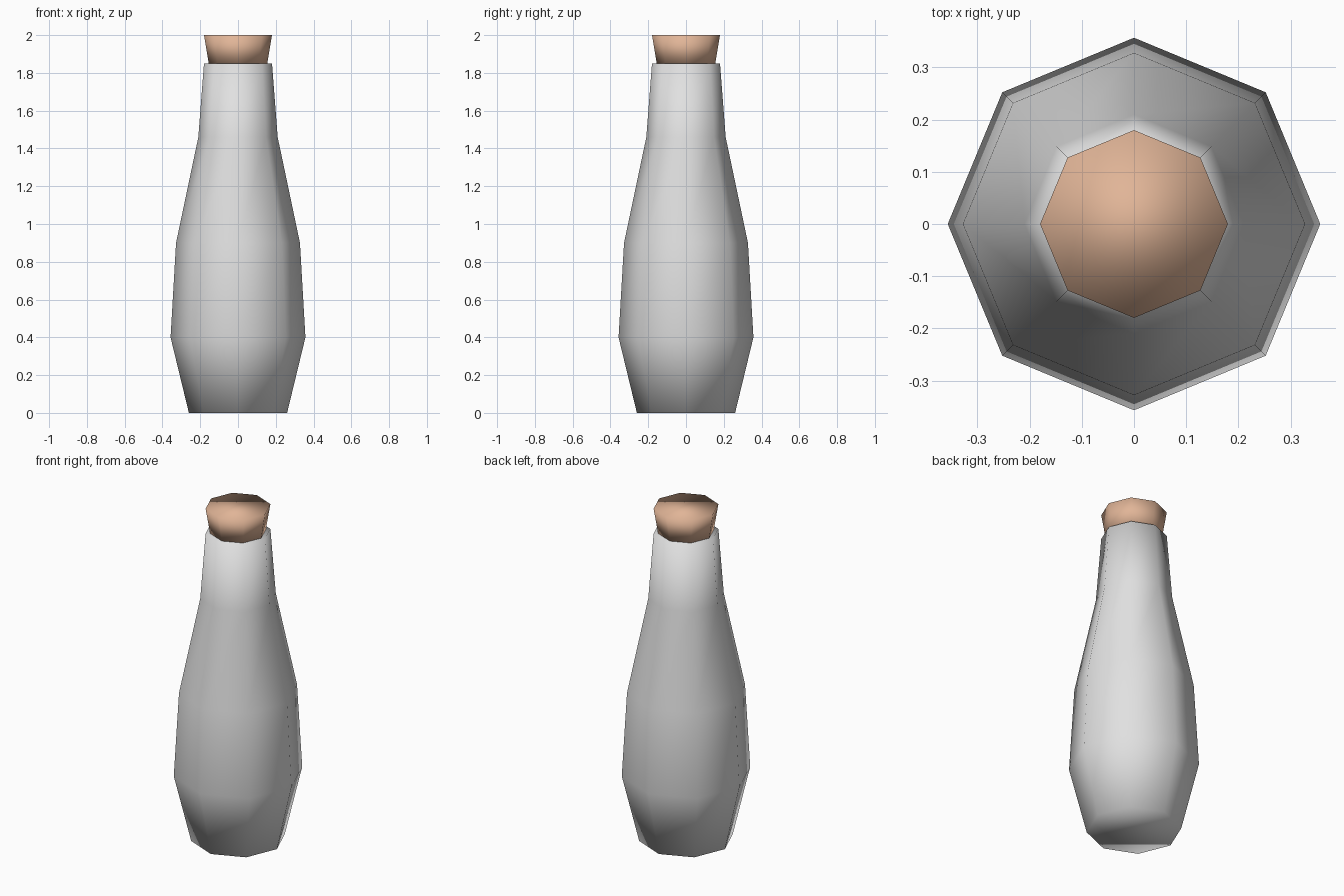
import bpy, bmesh, math

if "Cube" in bpy.data.objects:
    bpy.data.objects.remove(bpy.data.objects["Cube"])

def material(name, rgb):
    m = bpy.data.materials.new(name)
    m.diffuse_color = (*rgb, 1)
    m.use_nodes = True
    m.node_tree.nodes["Principled BSDF"].inputs["Base Color"].default_value = m.diffuse_color
    return m

def lathe(name, profile, mat, sides=8):
    """Closed eight-sided turned solid from (radius, height) pairs."""
    bm = bmesh.new()
    rings = [[bm.verts.new((r * math.cos(math.tau * i / sides),
                            r * math.sin(math.tau * i / sides), z))
              for i in range(sides)] for r, z in profile]
    for low, high in zip(rings, rings[1:]):
        for i in range(sides):
            j = (i + 1) % sides
            bm.faces.new((low[i], low[j], high[j], high[i]))
    bm.faces.new(rings[0][::-1])
    bm.faces.new(rings[-1])
    for f in bm.faces:
        f.smooth = True
    mesh = bpy.data.meshes.new(name)
    bm.to_mesh(mesh)
    bm.free()
    mesh.materials.append(mat)
    obj = bpy.data.objects.new(name, mesh)
    bpy.context.collection.objects.link(obj)
    return obj

# Bottle body and neck
lathe("bottle", [(0.26, 0), (0.357, 0.4), (0.328, 0.9), (0.21, 1.46), (0.18, 1.85)],
      material("pale grey", (0.75, 0.75, 0.75)))

# Flared stopper
lathe("cork", [(0.155, 1.85), (0.18, 2.0)],
      material("cork tan", (0.75, 0.46, 0.31)))
